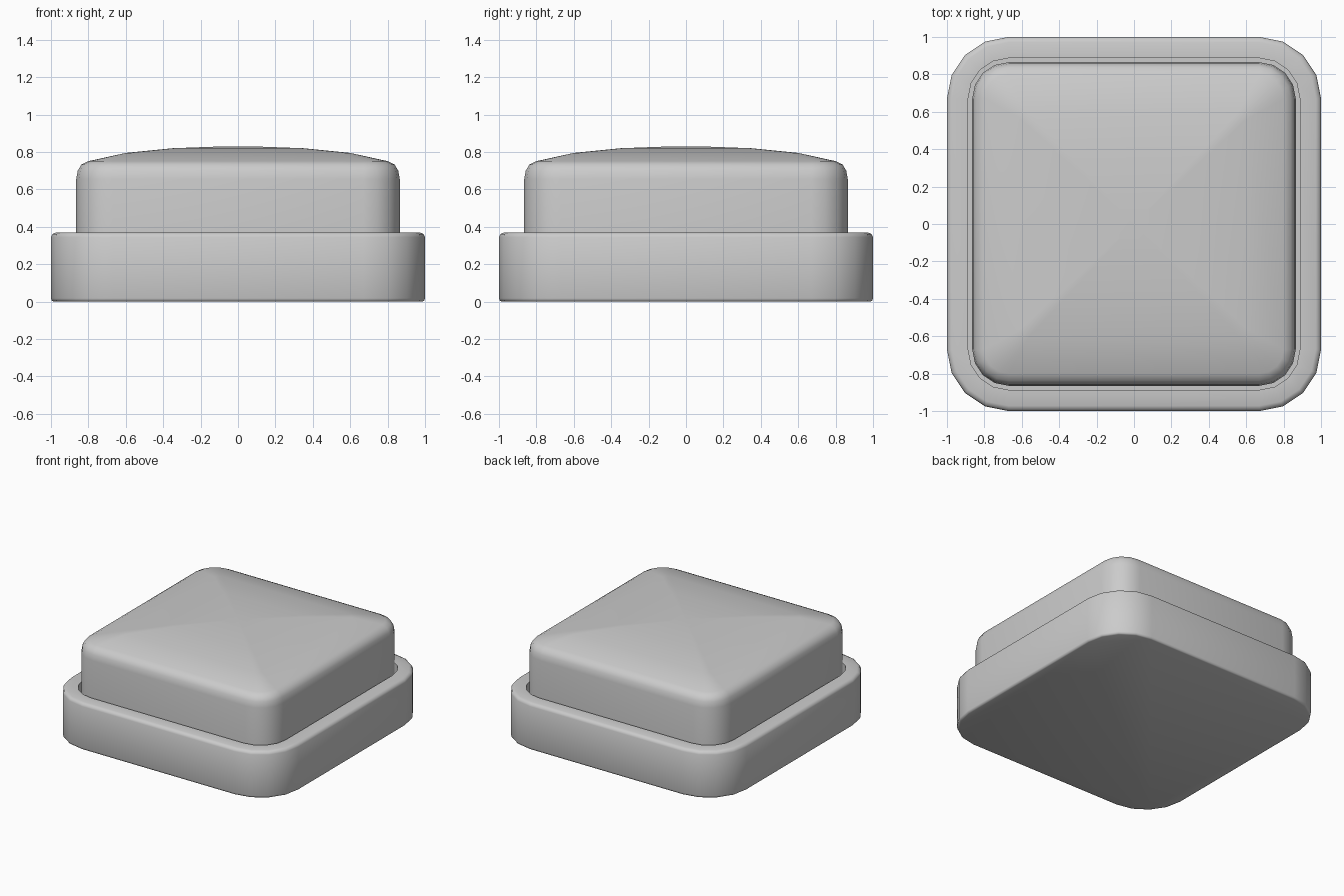
import bpy, bmesh, math

if "Cube" in bpy.data.objects:
    bpy.data.objects.remove(bpy.data.objects["Cube"])

CORNER = 0.67   # shared centre of the corner arcs
SEGMENTS = 4    # sides per rounded corner


def rounded_square(half, z):
    """Ring of points for a rounded square of the given half width."""
    radius = half - CORNER if half > CORNER + 0.04 else half * 0.07
    c = half - radius
    ring = []
    for q, (sx, sy) in enumerate([(1, 1), (-1, 1), (-1, -1), (1, -1)]):
        for i in range(SEGMENTS + 1):
            a = math.pi / 2 * (q + i / SEGMENTS)
            ring.append((sx * c + radius * math.cos(a),
                         sy * c + radius * math.sin(a), z))
    return ring


def loft(name, profile):
    """Stack rounded squares along (half width, z) and cap both ends."""
    bm = bmesh.new()
    rings = [[bm.verts.new(p) for p in rounded_square(h, z)] for h, z in profile]
    n = len(rings[0])
    for lo, hi in zip(rings, rings[1:]):
        for i in range(n):
            j = (i + 1) % n
            bm.faces.new((lo[i], lo[j], hi[j], hi[i]))
    bm.faces.new(rings[0][::-1])
    bm.faces.new(rings[-1])
    mesh = bpy.data.meshes.new(name)
    bm.to_mesh(mesh)
    bm.free()
    obj = bpy.data.objects.new(name, mesh)
    bpy.context.collection.objects.link(obj)
    bpy.ops.object.select_all(action='DESELECT')
    obj.select_set(True)
    bpy.context.view_layer.objects.active = obj
    bpy.ops.object.shade_smooth_by_angle(angle=math.radians(50))
    return obj


# Housing with softened outer edges and a recess for the button
loft("base_housing", [(0.985, 0.0), (0.996, 0.005), (1.0, 0.018),
                      (1.0, 0.345), (0.992, 0.362), (0.972, 0.37),
                      (0.887, 0.37), (0.887, 0.27)])

# Button cap with rounded shoulder and shallow pillow dome
loft("button_cap", [(0.865, 0.27), (0.865, 0.655), (0.857, 0.70),
                    (0.838, 0.732), (0.80, 0.751), (0.60, 0.795),
                    (0.35, 0.82), (0.08, 0.83)])
